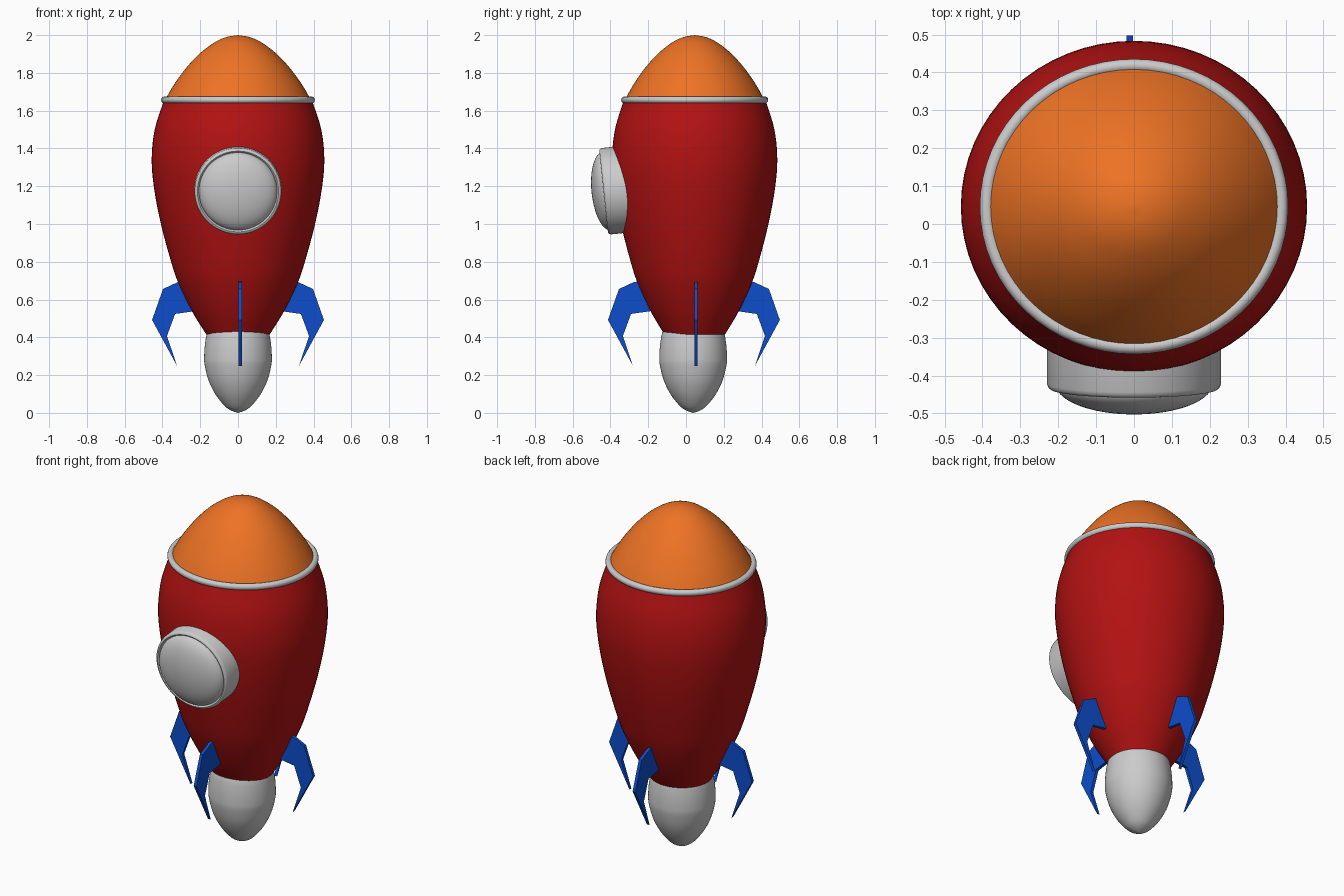
import bpy, bmesh, math
from mathutils import Vector, Matrix

if "Cube" in bpy.data.objects:
    bpy.data.objects.remove(bpy.data.objects["Cube"])

AXIS_Y = 0.046


def material(name, color):
    m = bpy.data.materials.new(name)
    m.diffuse_color = color
    m.use_nodes = True
    m.node_tree.nodes["Principled BSDF"].inputs["Base Color"].default_value = m.diffuse_color
    return m


RED = material("red", (0.45, 0.006, 0.006, 1))
ORANGE = material("orange", (0.85, 0.17, 0.018, 1))
BLUE = material("blue", (0.004, 0.075, 0.6, 1))


def finish(name, bm, mat=None, smooth=True):
    bmesh.ops.recalc_face_normals(bm, faces=bm.faces)
    me = bpy.data.meshes.new(name)
    bm.to_mesh(me)
    bm.free()
    ob = bpy.data.objects.new(name, me)
    bpy.context.collection.objects.link(ob)
    if mat:
        me.materials.append(mat)
    if smooth:
        bpy.ops.object.select_all(action='DESELECT')
        ob.select_set(True)
        bpy.context.view_layer.objects.active = ob
        bpy.ops.object.shade_smooth_by_angle(angle=math.radians(40))
    return ob


def spline(pts, n=5):
    """Smooth curve through the profile points."""
    p = [Vector(q) for q in pts]
    p = [2 * p[0] - p[1]] + p + [2 * p[-1] - p[-2]]
    out = []
    for a, b, c, d in zip(p, p[1:], p[2:], p[3:]):
        for i in range(n):
            t = i / n
            out.append(0.5 * (2 * b + (c - a) * t + (2 * a - 5 * b + 4 * c - d) * t * t
                              + (3 * b - a - 3 * c + d) * t ** 3))
    return out + [p[-2]]


def lathe(name, profile, mat=None, closed=False, segs=64):
    """Revolve (radius, height) points round local z."""
    bm = bmesh.new()
    vs = [bm.verts.new((r, 0, h)) for r, h in profile]
    pairs = list(zip(vs, vs[1:])) + ([(vs[-1], vs[0])] if closed else [])
    edges = [bm.edges.new(e) for e in pairs]
    bmesh.ops.spin(bm, geom=vs + edges, cent=(0, 0, 0), axis=(0, 0, 1),
                   angle=2 * math.pi, steps=segs, use_merge=True)
    bmesh.ops.remove_doubles(bm, verts=bm.verts, dist=1e-5)
    return finish(name, bm, mat)


# Hull, nose and collar share a slightly flattened section
body = lathe("body", spline([(0.168, 0.415), (0.245, 0.54), (0.317, 0.69), (0.36, 0.82),
                             (0.408, 1.0), (0.443, 1.18), (0.457, 1.34), (0.441, 1.5),
                             (0.392, 1.655)]), RED)
nose = lathe("nose_cone", spline([(0.39, 1.65), (0.344, 1.73), (0.295, 1.80), (0.245, 1.86),
                                  (0.188, 1.915), (0.12, 1.964), (0.06, 1.99), (0, 2.0)]), ORANGE)
collar = lathe("collar_ring", [(0.389 + 0.018 * math.cos(a), 1.657 + 0.018 * math.sin(a))
                               for a in (i * math.pi / 6 for i in range(12))], closed=True)
for ob in (body, nose, collar):
    ob.location.y = AXIS_Y
    ob.scale.y = 0.957

# Egg-shaped nozzle
nozzle = lathe("nozzle", spline([(0, 0.0), (0.035, 0.012), (0.07, 0.036), (0.118, 0.096),
                                 (0.155, 0.17), (0.176, 0.25), (0.179, 0.30), (0.174, 0.37),
                                 (0.16, 0.435), (0.12, 0.5), (0, 0.54)]))
nozzle.location.y = 0.038

# Porthole: rim and domed glass, tilted slightly down
rim = lathe("window_rim", [(0.23, -0.2), (0.23, -0.016), (0.227, -0.007), (0.221, -0.001),
                           (0.215, 0), (0.209, -0.004), (0.205, -0.015), (0.205, -0.03)])
glass = lathe("window_dome", [(0.207 * math.sin(a), -0.014 + 0.078 * math.cos(a))
                              for a in (i * math.pi / 28 for i in range(15))])
for ob in (rim, glass):
    ob.location = (0, -0.436, 1.172)
    ob.rotation_euler.x = math.radians(96)

# Four hooked fins
FIN = [(0.30, 0.695), (0.317, 0.693), (0.397, 0.656), (0.455, 0.492), (0.323, 0.249),
       (0.376, 0.407), (0.333, 0.524), (0.22, 0.54)]
for i, side in enumerate(("right", "back", "left", "front")):
    bm = bmesh.new()
    f = bm.faces.new([bm.verts.new((r, 0.002, z)) for r, z in FIN])
    ext = bmesh.ops.extrude_face_region(bm, geom=[f])
    bmesh.ops.translate(bm, vec=(0, 0.018, 0),
                        verts=[v for v in ext["geom"] if isinstance(v, bmesh.types.BMVert)])
    bm.transform(Matrix.Rotation(i * math.pi / 2, 4, 'Z'))
    fin = finish(side + "_fin", bm, BLUE, smooth=False)
    fin.location.y = 0.042
